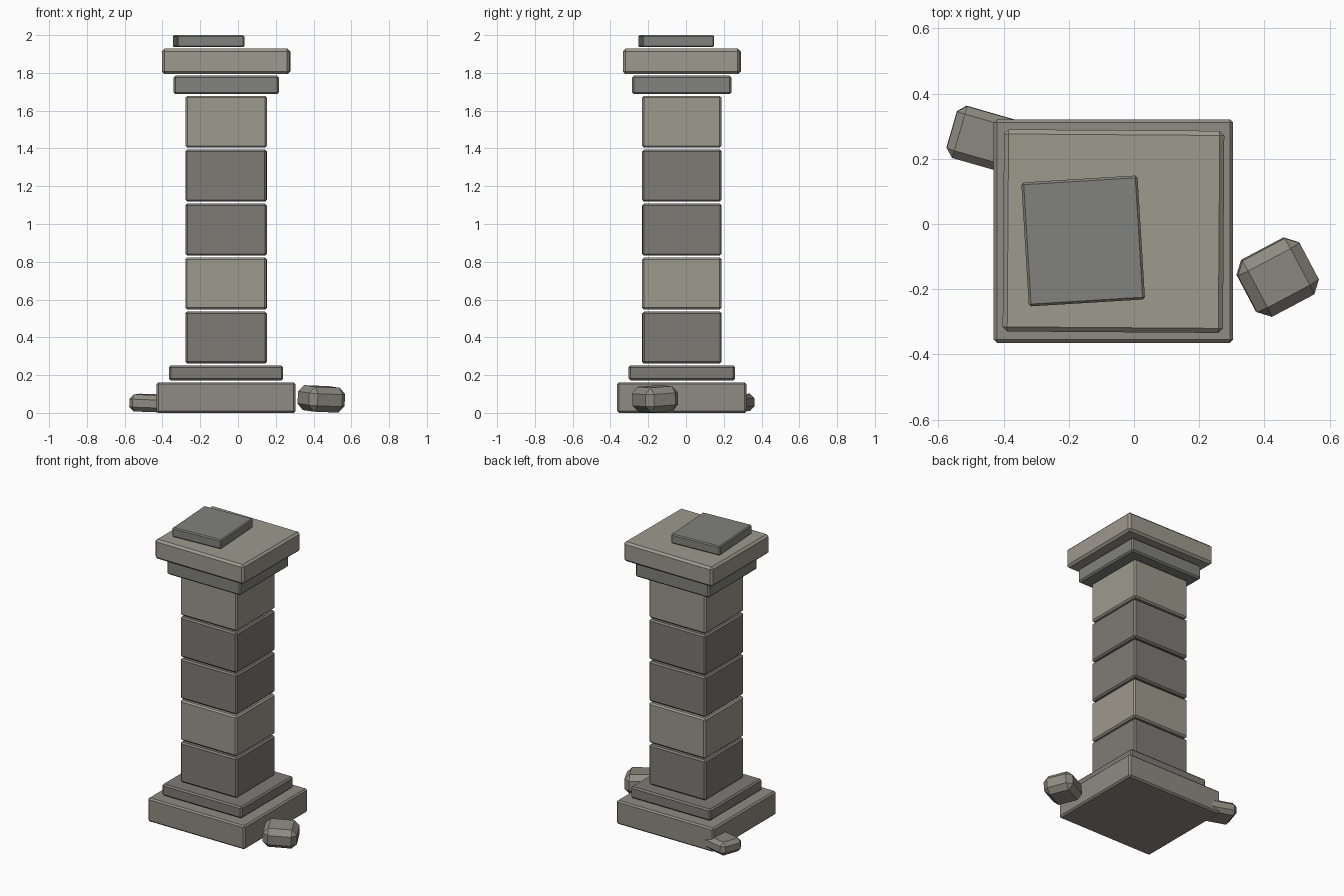
import bpy
from math import radians

if "Cube" in bpy.data.objects:
    bpy.data.objects.remove(bpy.data.objects["Cube"])


def stone(name, rgb):
    m = bpy.data.materials.new(name)
    m.diffuse_color = (*rgb, 1)
    m.use_nodes = True
    m.node_tree.nodes["Principled BSDF"].inputs["Base Color"].default_value = m.diffuse_color
    return m


LIGHT = stone("light_stone", (0.34, 0.32, 0.27))
MID = stone("mid_stone", (0.27, 0.26, 0.22))
DARK = stone("dark_stone", (0.21, 0.20, 0.18))
GREY = stone("grey_stone", (0.22, 0.22, 0.20))


def block(name, centre, size, mat, bevel=0.01, rot=(0, 0, 0)):
    """Chamfered stone block."""
    bpy.ops.mesh.primitive_cube_add(size=1, location=centre,
                                    rotation=[radians(a) for a in rot])
    ob = bpy.context.object
    ob.name = name
    ob.scale = size
    bpy.ops.object.transform_apply(location=False, rotation=False, scale=True)
    mod = ob.modifiers.new("chamfer", 'BEVEL')
    mod.width = bevel
    mod.segments = 1
    ob.data.materials.append(mat)
    return ob


def course(name, z0, z1, sx, sy, mat, bevel=0.01, turn=0.0):
    """Block centred on the pillar axis between two heights."""
    return block(name, (-0.063, -0.022, (z0 + z1) / 2), (sx, sy, z1 - z0),
                 mat, bevel, (0, 0, turn))


# Stepped base
course("plinth", 0.0, 0.162, 0.735, 0.686, MID)
course("base_step", 0.172, 0.251, 0.605, 0.564, DARK)

# Shaft of five stacked blocks
shades = [DARK, LIGHT, DARK, DARK, LIGHT]
turns = [0.3, -0.3, 0.2, -0.2, 0.1]
for i, (mat, turn) in enumerate(zip(shades, turns)):
    z = 0.261 + i * 0.2857
    course(f"shaft_block_{i + 1}", z, z + 0.275, 0.43, 0.42, mat, 0.01, turn)

# Capital
course("capital_step", 1.687, 1.785, 0.558, 0.526, GREY)
course("capital_slab", 1.794, 1.928, 0.676, 0.62, LIGHT, 0.014, -0.4)

# Loose slab lying off-centre on top
block("top_slab", (-0.156, -0.052, 1.968), (0.357, 0.381, 0.064), GREY, 0.007,
      (0, 0, 3.5))

# Fallen rubble on the ground
block("rubble_right", (0.441, -0.163, 0.074), (0.215, 0.195, 0.132), MID, 0.034,
      (4, 2, 28))
block("rubble_left", (-0.463, 0.262, 0.052), (0.20, 0.165, 0.09), MID, 0.024,
      (2, 2, -16))
